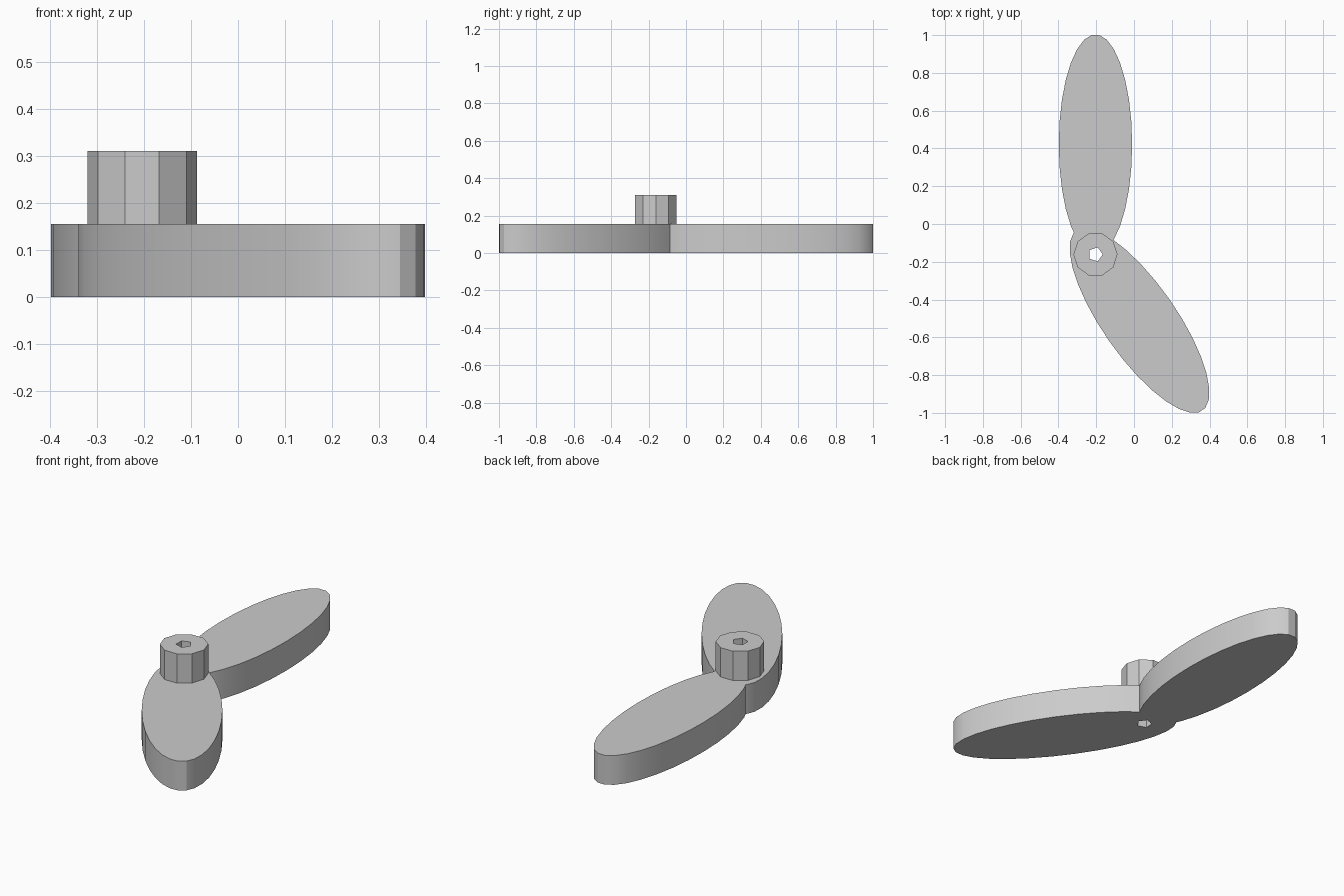
import bpy
import bmesh
from math import radians
from mathutils import Matrix

if "Cube" in bpy.data.objects:
    bpy.data.objects.remove(bpy.data.objects["Cube"], do_unlink=True)

U = 0.03883                 # design unit
HUB = (-0.204, -0.161)      # pivot position

grey = bpy.data.materials.new("plain grey")
grey.use_nodes = True
colour = (0.6, 0.6, 0.6, 1)
grey.diffuse_color = colour
grey.node_tree.nodes["Principled BSDF"].inputs["Base Color"].default_value = colour


def prism(name, sides, rx, ry, z0, z1, offset=(0, 0), turn=0):
    """Upright elliptical prism, placed in design units from the hub."""
    bm = bmesh.new()
    bmesh.ops.create_cone(bm, cap_ends=True, segments=sides,
                          radius1=1, radius2=1, depth=1)
    # Put the first corner on +x
    first = max(bm.verts, key=lambda v: v.co.y).co
    bm.transform(Matrix.Rotation(radians(-90), 4, 'Z'))
    bm.transform(Matrix.Diagonal((rx * U, ry * U, (z1 - z0) * U, 1)))
    bm.transform(Matrix.Rotation(radians(turn), 4, 'Z'))
    bm.transform(Matrix.Translation((HUB[0] + offset[0] * U,
                                     HUB[1] + offset[1] * U,
                                     (z0 + z1) / 2 * U)))
    mesh = bpy.data.meshes.new(name)
    bm.to_mesh(mesh)
    bm.free()
    mesh.materials.append(grey)
    obj = bpy.data.objects.new(name, mesh)
    bpy.context.collection.objects.link(obj)
    return obj


# Two elliptical blades, the raised hub and the bore through it
body = prism("hand_blades", 30, 5, 15, 0, 4, (0, 15))
blade = prism("angled_blade", 30, 5, 15, 0, 4, (6, -9), 35)
hub = prism("hub", 10, 3, 3, 3.9, 8)
bore = prism("bore_cutter", 5, 1, 1, -1, 9)

# Join the parts into one solid, then drill it
bpy.context.view_layer.objects.active = body
for tool, operation in ((blade, 'UNION'), (hub, 'UNION'), (bore, 'DIFFERENCE')):
    mod = body.modifiers.new(operation.lower(), 'BOOLEAN')
    mod.operation = operation
    mod.solver = 'EXACT'
    mod.object = tool
    bpy.ops.object.modifier_apply(modifier=mod.name)
    bpy.data.objects.remove(tool, do_unlink=True)

# Round blade sides, crisp hub facets and rims
bpy.ops.object.select_all(action='DESELECT')
body.select_set(True)
bpy.ops.object.shade_smooth_by_angle(angle=radians(30))
